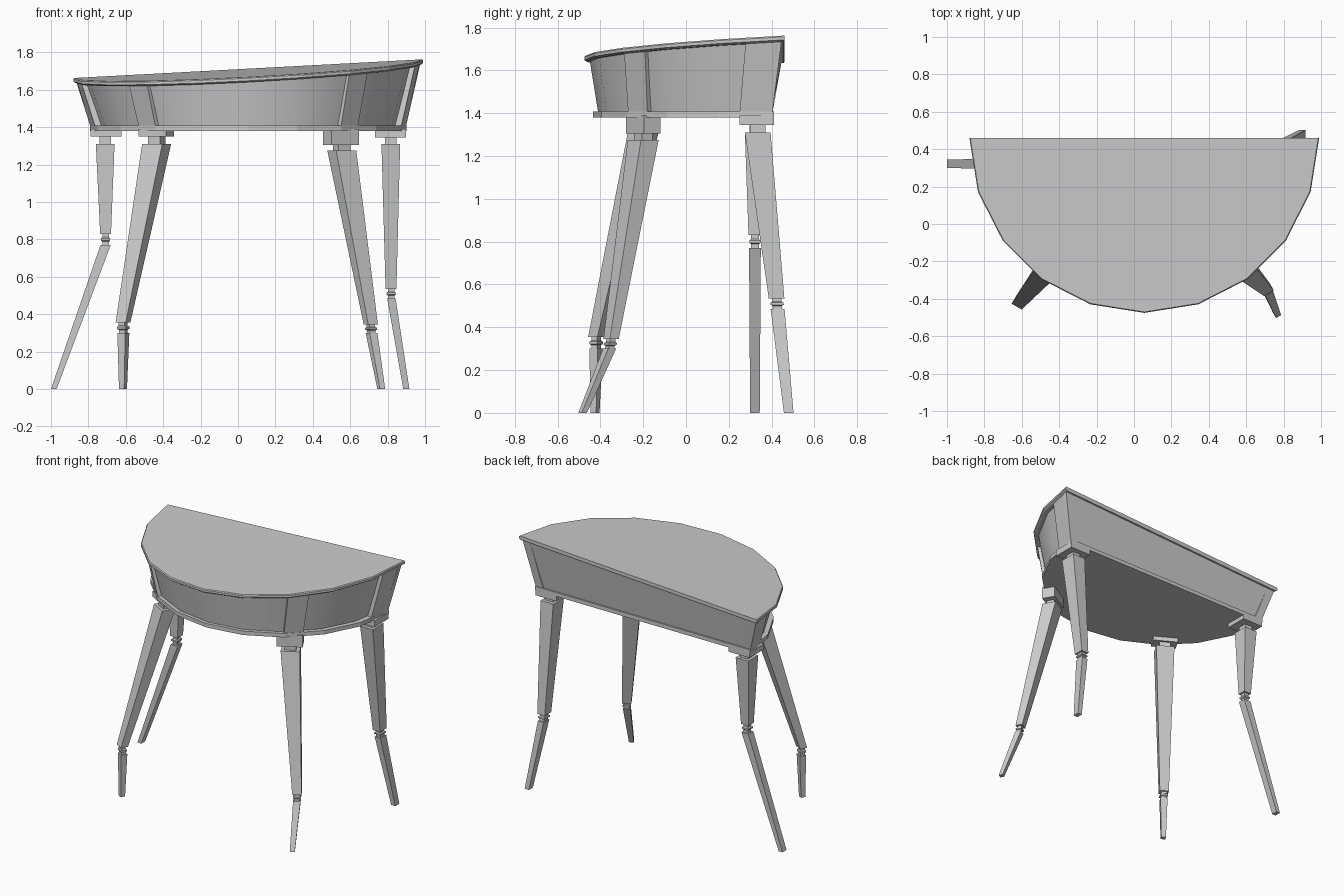
import bpy, bmesh
from math import sin, cos, radians
from mathutils import Vector

if "Cube" in bpy.data.objects:
    bpy.data.objects.remove(bpy.data.objects["Cube"])

CX = 0.055          # centre line of the half-round top
TOP, LOW = (0.92, 0.455), (0.84, 0.41)   # (radius, back y) of apron at top and bottom


def roof(x, y, drop=0.0):
    """Height of the slanted table top."""
    return 1.713 + 0.0535 * (x - CX) + 0.048 * (y - 0.46) - drop


def loft(name, rings, smooth=False):
    bm = bmesh.new()
    vs = [[bm.verts.new(p) for p in r] for r in rings]
    n = len(rings[0])
    for a, b in zip(vs, vs[1:]):
        for i in range(n):
            j = (i + 1) % n
            bm.faces.new((a[i], a[j], b[j], b[i]))
    bm.faces.new(vs[0][::-1])
    bm.faces.new(vs[-1])
    bmesh.ops.recalc_face_normals(bm, faces=bm.faces)
    me = bpy.data.meshes.new(name)
    bm.to_mesh(me)
    bm.free()
    ob = bpy.data.objects.new(name, me)
    bpy.context.collection.objects.link(ob)
    if smooth:
        bpy.ops.object.select_all(action='DESELECT')
        ob.select_set(True)
        bpy.context.view_layer.objects.active = ob
        bpy.ops.object.shade_smooth_by_angle(angle=radians(30))
    return ob


def arc(k, r, cy):
    a = radians(18 * k)
    return Vector((CX + r * cos(a), cy - r * sin(a), 0))


def at(p, z=None, drop=0.0):
    return (p.x, p.y, roof(p.x, p.y, drop) if z is None else z)


def half_round(r, cy, z=None, drop=0.0):
    return [at(arc(k, r, cy), z, drop) for k in range(11)]


# Table top, bottom plate and recessed apron
loft("table_top", [half_round(0.922, 0.458, drop=0.028), half_round(0.935, 0.46, drop=0.02),
                   half_round(0.935, 0.46, drop=0.006), half_round(0.93, 0.46)])
loft("bottom_plate", [half_round(0.845, 0.41, 1.38), half_round(0.845, 0.41, 1.408)])
loft("apron", [half_round(0.805, 0.395, 1.40), half_round(0.89, 0.44, drop=0.02)], True)


# Flat back board
def board(r, y, z=None):
    return [at(Vector((x, yy, 0)), z, 0.02) for x, yy in
            ((CX - r, y - 0.03), (CX + r, y - 0.03), (CX + r, y), (CX - r, y))]


loft("back_board", [board(0.835, 0.398, 1.40), board(0.918, 0.447)])


# Raised stiles on the apron above each leg
def stile(name, k, t0, t1, mirror):
    rings = []
    for (r, cy), z in ((LOW, 1.39), (TOP, None)):
        a, b = arc(k, r, cy), arc(k + 1, r, cy)
        nrm = ((a + b) / 2 - Vector((CX, cy, 0))).normalized()
        p, q = a.lerp(b, t0), a.lerp(b, t1)
        ring = [p, q, q - nrm * 0.06, p - nrm * 0.06]
        if k == 0:
            for v in ring:
                v.y = min(v.y, cy - 0.008)
        if mirror:
            for v in ring:
                v.x = 2 * CX - v.x
        rings.append([at(v, z, 0.02) for v in ring])
    loft(name, rings)


for m, side in ((False, "right"), (True, "left")):
    stile("front_stile_" + side, 2, 0.52, 1.0, m)
    stile("back_stile_" + side, 0, 0.0, 0.62, m)


# Legs: each station is (x, y, z, width, depth), turned about z
def tapered(name, turn, *stations):
    c, s = cos(radians(turn)), sin(radians(turn))
    rings = []
    for x, y, z, w, d in stations:
        rings.append([(x + c * u * w / 2 - s * v * d / 2, y + s * u * w / 2 + c * v * d / 2, z)
                      for u, v in ((-1, -1), (1, -1), (1, 1), (-1, 1))])
    loft(name, rings)


def leg(name, turn, block, top, knee, shin, foot):
    tapered(name + "_block", turn, block[:2] + (block[2],) + block[3:], block[:2] + (1.39,) + block[3:])
    x, y, z, w, d = top
    tapered(name + "_upper_neck", turn, (x, y, z - 0.01, w * 0.6, d * 0.6),
            (x, y, block[2] + 0.01, w * 0.6, d * 0.6))
    tapered(name + "_upper", turn, knee, top)
    # slim neck with a small bead at the knee
    k, h = Vector(knee), Vector(shin)
    ring = []
    for t, f in ((-0.1, 0.6), (0.3, 0.6), (0.4, 0.85), (0.6, 0.85), (0.7, 0.6), (1.1, 0.6)):
        p = Vector(knee[:3]).lerp(Vector(shin[:3]), t)
        ring.append((p.x, p.y, p.z, knee[3] * f, knee[4] * f))
    tapered(name + "_knee", turn, *ring)
    tapered(name + "_lower", turn, foot, shin)


leg("back_leg_left", 0, (-0.705, 0.33, 1.35, 0.165, 0.16), (-0.71, 0.33, 1.31, 0.10, 0.11),
    (-0.708, 0.322, 0.83, 0.058, 0.06), (-0.708, 0.322, 0.77, 0.055, 0.055),
    (-0.985, 0.322, 0, 0.03, 0.045))
leg("back_leg_right", 0, (0.815, 0.33, 1.345, 0.165, 0.16), (0.817, 0.335, 1.31, 0.10, 0.12),
    (0.818, 0.423, 0.535, 0.058, 0.073), (0.82, 0.428, 0.485, 0.045, 0.065),
    (0.90, 0.48, 0, 0.033, 0.045))
leg("front_leg_left", -30, (-0.437, -0.2, 1.35, 0.17, 0.09), (-0.435, -0.2, 1.31, 0.124, 0.095),
    (-0.615, -0.42, 0.355, 0.062, 0.05), (-0.613, -0.42, 0.30, 0.048, 0.045),
    (-0.615, -0.425, 0, 0.032, 0.03))
leg("front_leg_right", 30, (0.55, -0.2, 1.305, 0.17, 0.09), (0.555, -0.2, 1.275, 0.124, 0.095),
    (0.71, -0.35, 0.345, 0.06, 0.048), (0.714, -0.357, 0.30, 0.048, 0.043),
    (0.766, -0.483, 0, 0.032, 0.028))
